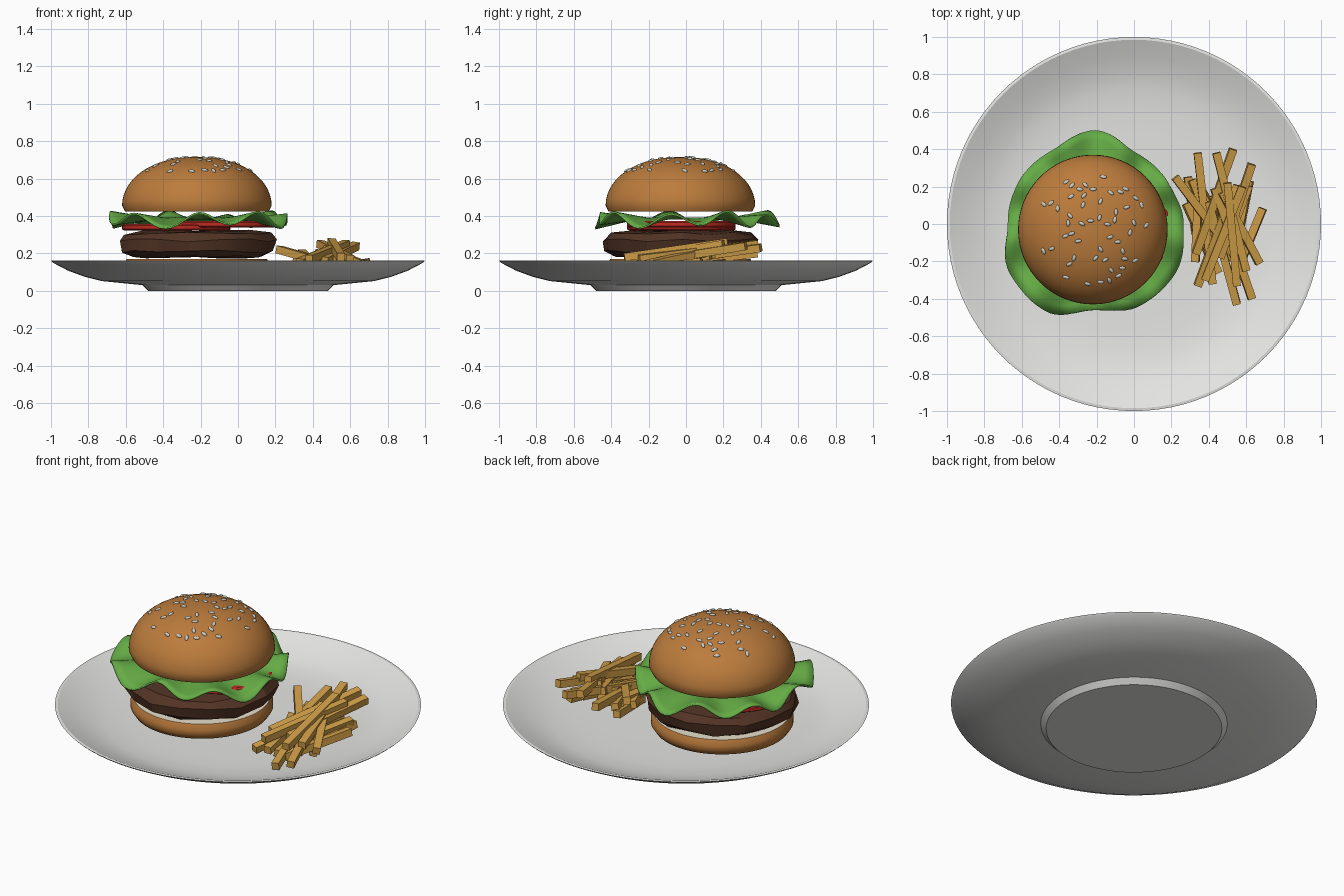
import bpy, bmesh, math, random
from mathutils import Vector, Matrix

random.seed(4)
cube = bpy.data.objects.get("Cube")
if cube:
    bpy.data.objects.remove(cube)


def material(name, r, g, b):
    m = bpy.data.materials.new(name)
    m.use_nodes = True
    m.diffuse_color = (r, g, b, 1)
    bsdf = next(n for n in m.node_tree.nodes if n.type == 'BSDF_PRINCIPLED')
    bsdf.inputs["Base Color"].default_value = (r, g, b, 1)
    bsdf.inputs["Roughness"].default_value = 0.6
    return m


china = material("china_white", 0.78, 0.78, 0.77)
crust = material("bun_crust", 0.50, 0.20, 0.045)
crumb = material("bun_crumb", 0.80, 0.74, 0.60)
beef = material("beef_brown", 0.085, 0.034, 0.018)
red = material("tomato_red", 0.52, 0.025, 0.016)
green = material("lettuce_green", 0.13, 0.41, 0.06)
potato = material("fried_potato", 0.64, 0.35, 0.065)
sesame = material("sesame_grey", 0.60, 0.60, 0.54)


def finish(name, bm, mats, angle=None):
    bmesh.ops.recalc_face_normals(bm, faces=bm.faces)
    mesh = bpy.data.meshes.new(name)
    bm.to_mesh(mesh)
    bm.free()
    for m in mats:
        mesh.materials.append(m)
    ob = bpy.data.objects.new(name, mesh)
    bpy.context.collection.objects.link(ob)
    if angle:
        bpy.ops.object.select_all(action='DESELECT')
        ob.select_set(True)
        bpy.context.view_layer.objects.active = ob
        bpy.ops.object.shade_smooth_by_angle(angle=math.radians(angle))
    return ob


def rings(profile, segments, place):
    """Join rings of points, one for each profile point, into a skin."""
    bm = bmesh.new()
    loops = [[bm.verts.new(place(p, math.tau * i / segments))
              for i in range(segments)] for p in profile]
    for a, b in zip(loops, loops[1:]):
        for i in range(segments):
            j = (i + 1) % segments
            bm.faces.new((a[i], a[j], b[j], b[i]))
    bmesh.ops.remove_doubles(bm, verts=bm.verts, dist=0.0004)
    return bm


def lathe(profile, segments=64, centre=(0, 0)):
    return rings(profile, segments, lambda p, a: (
        centre[0] + p[0] * math.cos(a), centre[1] + p[0] * math.sin(a), p[1]))


# Plate with a foot and a thin rim
finish("plate", lathe([
    (0, 0), (0.48, 0), (0.51, 0.03), (0.73, 0.052), (0.82, 0.075), (0.91, 0.108),
    (0.99, 0.15), (1.0, 0.16), (0.985, 0.162), (0.90, 0.125), (0.81, 0.092),
    (0.72, 0.072), (0.60, 0.063), (0.48, 0.06), (0, 0.06)], 96), [china], 30)

STACK = (-0.22, -0.03)

# Bottom bun: crust with a pale cut face on top
bm = lathe([(0, 0.062), (0.33, 0.062), (0.37, 0.08), (0.39, 0.11), (0.39, 0.14),
            (0.375, 0.17), (0, 0.17)], 64, STACK)
for f in bm.faces:
    f.material_index = int(f.calc_center_median().z > 0.168)
finish("bottom_bun", bm, [crust, crumb], 35)

# Top bun: domed crust with a pale cut face beneath
BASE, HEIGHT, RADIUS = 0.455, 0.26, 0.40


def dome(t):
    return RADIUS * max(math.cos(t), 0) ** 0.9, BASE + HEIGHT * math.sin(t)


bm = lathe([(0, 0.425), (0.385, 0.425)] + [dome(i * math.pi / 28) for i in range(15)],
           64, STACK)
for f in bm.faces:
    f.material_index = int(f.calc_center_median().z < 0.427)
finish("top_bun", bm, [crust, crumb], 35)

# Sesame seeds scattered over the crown
bm = bmesh.new()
spots = []
while len(spots) < 52:
    t, a = math.acos(0.72 * math.sqrt(random.random())), random.uniform(0, math.tau)
    r, z = dome(t)
    p = Vector((STACK[0] + r * math.cos(a), STACK[1] + r * math.sin(a), z))
    if all((p - q).length > 0.035 for q in spots):
        spots.append(p)
        n = Vector((math.cos(a) * math.cos(t) / RADIUS, math.sin(a) * math.cos(t) / RADIUS,
                    math.sin(t) / HEIGHT))
        turn = n.to_track_quat('Z', 'Y').to_matrix().to_4x4()
        m = (Matrix.Translation(p) @ turn @ Matrix.Rotation(random.uniform(0, math.tau), 4, 'Z')
             @ Matrix.Diagonal((0.019, 0.010, 0.008, 1)))
        bmesh.ops.create_icosphere(bm, subdivisions=2, radius=1, matrix=m)
finish("sesame_seeds", bm, [sesame], 60)

# Patty: coarse and lumpy
bm = lathe([(0, 0.18), (0.35, 0.18), (0.405, 0.21), (0.415, 0.27), (0.385, 0.305),
            (0.29, 0.32), (0, 0.32)], 15, STACK)
for v in bm.verts:
    if (v.co.xy - Vector(STACK)).length > 0.1:
        v.co += Vector((random.uniform(-1, 1), random.uniform(-1, 1),
                        random.uniform(-1, 1) * 0.6)) * 0.014
finish("patty", bm, [beef], 25)

# Two overlapping tomato slices
for name, x, z in (("tomato_slice_right", -0.33, 0.322), ("tomato_slice_left", -0.09, 0.338)):
    finish(name, lathe([(0, z), (0.28, z), (0.29, z + 0.007), (0.29, z + 0.027),
                        (0.28, z + 0.034), (0, z + 0.034)], 40, (x, -0.025)), [red], 35)

# Lettuce: a ruffled sheet whose edge radius varies around the leaf
EDGE = [0.475, 0.45, 0.44, 0.50, 0.455, 0.465, 0.465, 0.525, 0.535, 0.46, 0.50, 0.505]


def leaf(p, a):
    step = a / math.tau * len(EDGE)
    i, f = int(step) % len(EDGE), step % 1
    f = (1 - math.cos(math.pi * f)) / 2
    r = p * (EDGE[i] * (1 - f) + EDGE[(i + 1) % len(EDGE)] * f)
    ramp = max(0, p - 0.55) / 0.45
    wave = math.cos(9 * (a + math.pi / 2)) + 0.3 * math.sin(4 * a)
    return (-0.21 + r * math.cos(a), r * math.sin(a),
            0.386 + ramp * (0.036 * wave - 0.006))


lettuce = finish("lettuce", rings([0, 0.55, 0.7, 0.8, 0.9, 1], 108, leaf), [green], 50)
thick = lettuce.modifiers.new("Thickness", 'SOLIDIFY')
thick.thickness = 0.01
thick.offset = 0


# Fries: square sticks between two end points
def fry(bm, a, b, roll=0.0, size=0.042):
    a, b = Vector(a), Vector(b)
    d = b - a
    m = (Matrix.Translation((a + b) / 2) @ d.to_track_quat('Y', 'Z').to_matrix().to_4x4()
         @ Matrix.Rotation(roll, 4, 'Y') @ Matrix.Diagonal((size, d.length, size, 1)))
    bmesh.ops.create_cube(bm, size=1, matrix=m)


bm = bmesh.new()
# Top layers, rising towards the back
for x1, y1, x2, y2, z in (
        (0.34, -0.33, 0.51, 0.13, 0.15), (0.42, -0.32, 0.34, 0.38, 0.16),
        (0.55, -0.43, 0.40, 0.12, 0.14), (0.63, -0.40, 0.43, 0.19, 0.16),
        (0.67, -0.21, 0.47, 0.17, 0.18), (0.33, -0.16, 0.53, 0.40, 0.19),
        (0.46, -0.18, 0.63, 0.32, 0.20), (0.60, -0.25, 0.44, 0.38, 0.21),
        (0.50, -0.12, 0.22, 0.25, 0.18), (0.38, -0.30, 0.58, 0.20, 0.21),
        (0.55, -0.33, 0.50, 0.22, 0.22)):
    fry(bm, (x1, y1, z - 0.04), (x2, y2, z + 0.04), random.uniform(-0.2, 0.2))
# Loose bottom layer resting on the plate
for i in range(12):
    x, y = 0.31 + 0.027 * i, random.uniform(-0.12, 0.10)
    a, half = random.uniform(-0.5, 0.5), random.uniform(0.15, 0.22)
    d = Vector((math.sin(a), math.cos(a), 0.1)) * half
    p = Vector((x, y, 0.105 + 0.025 * (i % 2)))
    fry(bm, p - d, p + d, random.uniform(-0.3, 0.3))
finish("fries", bm, [potato])
